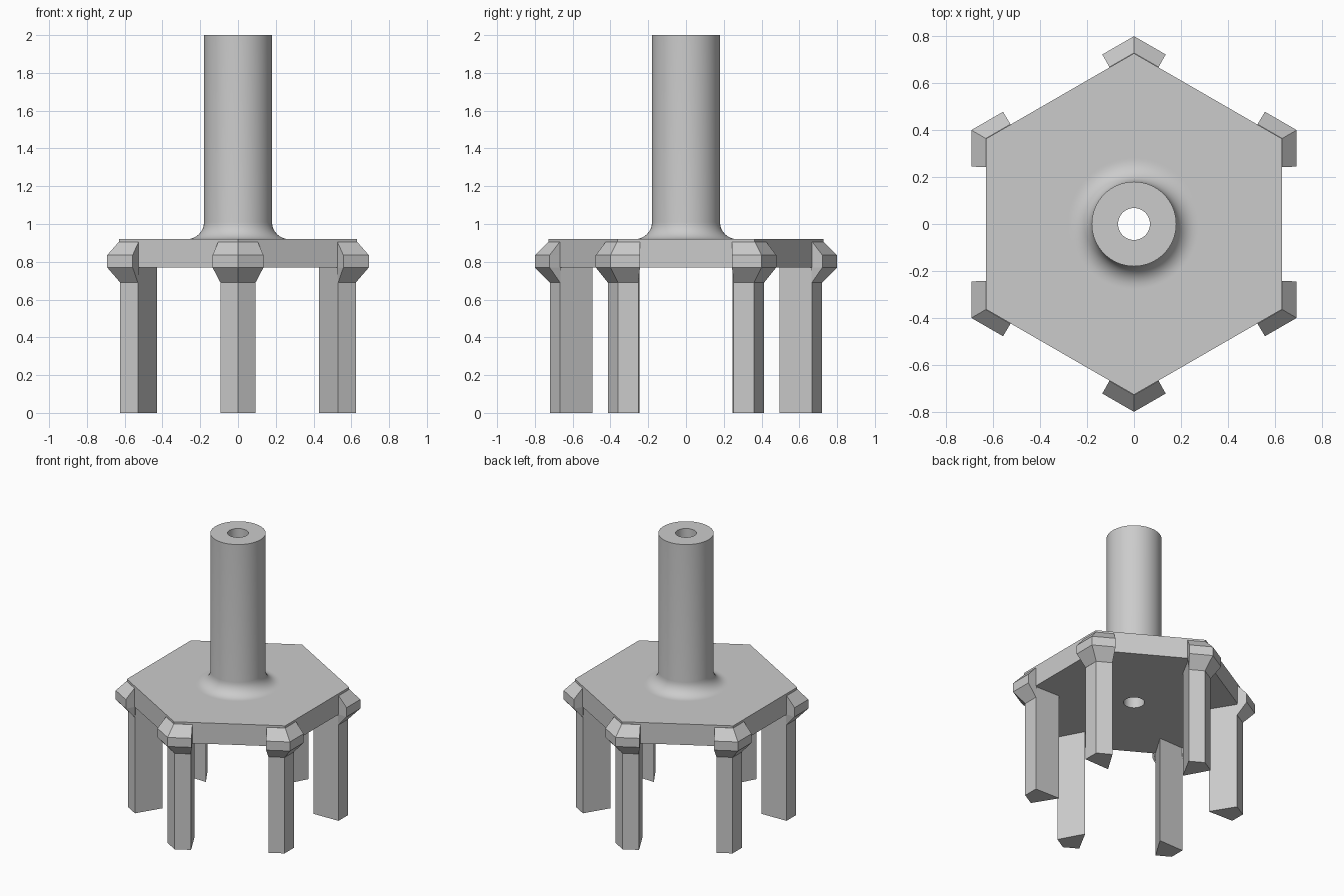
import bpy, bmesh
from math import cos, sin, pi, radians, sqrt

cube = bpy.data.objects.get("Cube")
if cube:
    bpy.data.objects.remove(cube, do_unlink=True)

GREY = (0.6, 0.6, 0.6, 1)
mat = bpy.data.materials.new("plain grey")
mat.use_nodes = True
mat.diffuse_color = GREY
mat.node_tree.nodes["Principled BSDF"].inputs["Base Color"].default_value = GREY

HEX_R, PLATE_LOW, PLATE_TOP = 0.727, 0.77, 0.92
STEM_R, HOLE_R, FILLET = 0.18, 0.068, 0.09
SEGMENTS = 72


def make_object(name, rings, capped):
    """Skin a stack of equal-length point loops; cap the ends or close the stack."""
    bm = bmesh.new()
    loops = [[bm.verts.new(p) for p in ring] for ring in rings]
    n = len(loops[0])
    pairs = list(zip(loops, loops[1:]))
    if not capped:
        pairs.append((loops[-1], loops[0]))
    for a, b in pairs:
        for i in range(n):
            j = (i + 1) % n
            bm.faces.new((a[i], a[j], b[j], b[i]))
    if capped:
        bm.faces.new(loops[0])
        bm.faces.new(loops[-1])
    bmesh.ops.recalc_face_normals(bm, faces=bm.faces)
    mesh = bpy.data.meshes.new(name)
    bm.to_mesh(mesh)
    bm.free()
    mesh.materials.append(mat)
    obj = bpy.data.objects.new(name, mesh)
    bpy.context.collection.objects.link(obj)
    return obj


def circle(r, z):
    angles = [2 * pi * i / SEGMENTS for i in range(SEGMENTS)]
    return [(r * cos(a), r * sin(a), z) for a in angles]


def hexagon(r, z):
    """Hexagon with corners at front and back, sampled to match circle()."""
    points = []
    for i in range(SEGMENTS):
        a = 2 * pi * i / SEGMENTS
        off = (a + pi / 6) % (pi / 3) - pi / 6   # angle from the nearest face centre
        d = r * cos(pi / 6) / cos(off)
        points.append((d * cos(a), d * sin(a), z))
    return points


# Bored stem flowing through a fillet into the hexagonal plate
body = [circle(HOLE_R, PLATE_LOW), circle(HOLE_R, 2), circle(STEM_R, 2)]
for k in range(9):
    t = k * pi / 16
    body.append(circle(STEM_R + FILLET * (1 - cos(t)),
                       PLATE_TOP + FILLET * (1 - sin(t))))
body += [circle(STEM_R + FILLET + 0.01, PLATE_TOP),
         hexagon(HEX_R, PLATE_TOP), hexagon(HEX_R, PLATE_LOW)]
plate = make_object("plate_and_stem", body, capped=False)
bpy.ops.object.select_all(action="DESELECT")
plate.select_set(True)
bpy.context.view_layer.objects.active = plate
bpy.ops.object.shade_smooth_by_angle(angle=radians(30))


def place(points, angle):
    """Turn (outward, sideways, z) points to face the given direction."""
    c, s = cos(angle), sin(angle)
    return [(u * c - v * s, u * s + v * c, z) for u, v, z in points]


def leg_section(z):
    return [(0.72, 0, z), (0.666, 0.093, z), (0.495, 0, z), (0.666, -0.093, z)]


def collar_section(corner, half, back, z):
    """Wedge whose outer sides run parallel to the plate edges."""
    side = corner - half / sqrt(3)
    return [(corner, 0, z), (side, half, z), (0.664, back, z),
            (0.664, -back, z), (side, -half, z)]


# Kite-shaped legs and bevelled collars, one pair at each plate corner
names = ["back_left", "back", "back_right", "front_right", "front", "front_left"]
for k, name in enumerate(names):
    angle = radians(30 + 60 * k)
    make_object(name + "_leg", [place(leg_section(z), angle) for z in (0, 0.8)], True)
    collar = [collar_section(0.72, 0.093, 0.091, 0.69),
              collar_section(0.80, 0.135, 0.102, 0.77),
              collar_section(0.80, 0.135, 0.102, 0.835),
              collar_section(0.729, 0.105, 0.102, 0.905)]
    make_object(name + "_collar", [place(ring, angle) for ring in collar], True)
